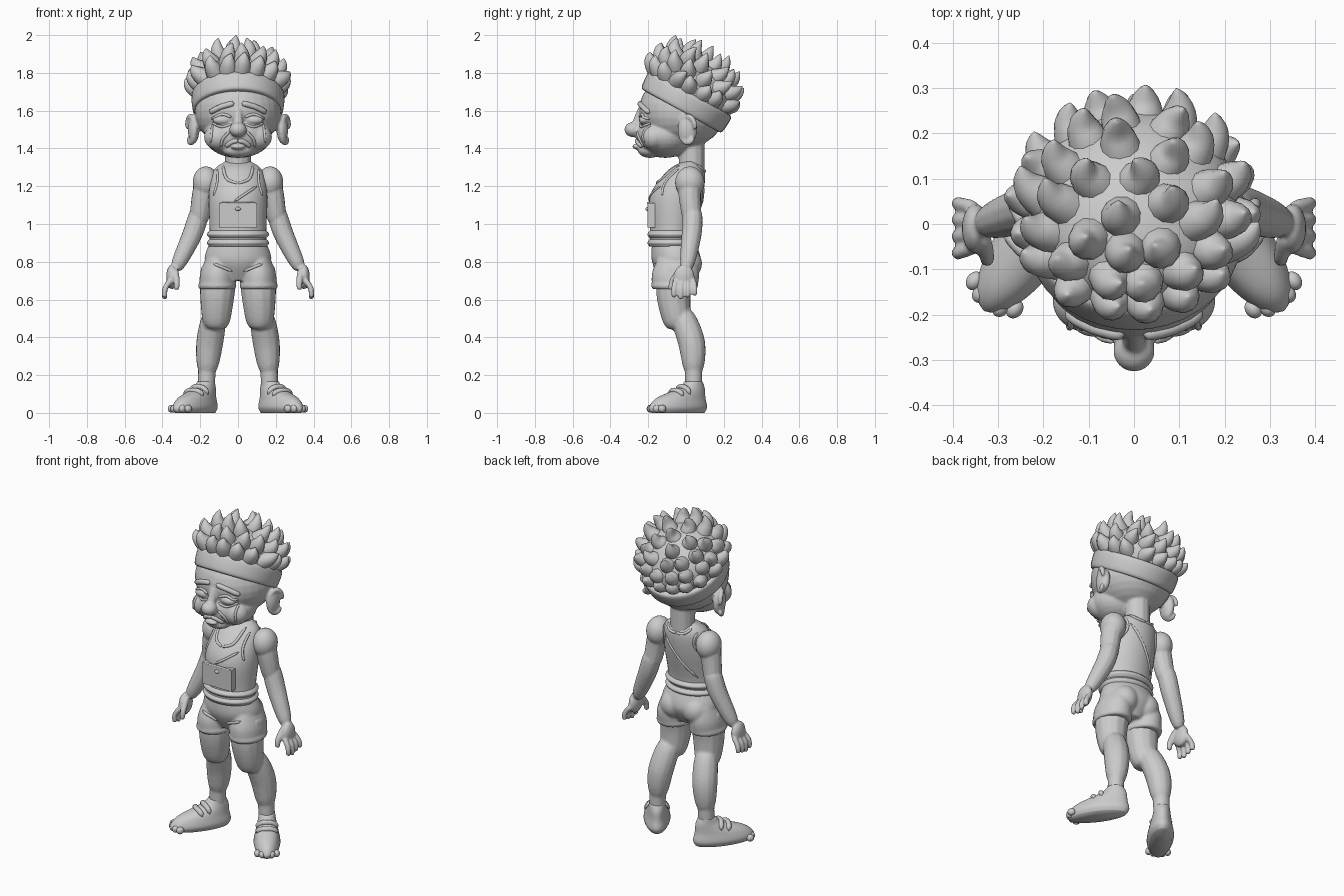
import bpy, bmesh, math, random
from mathutils import Vector, Matrix
from mathutils.bvhtree import BVHTree

random.seed(4)
default_cube = bpy.data.objects.get("Cube")
if default_cube:
    bpy.data.objects.remove(default_cube)

GREY = (.6, .6, .6, 1)
grey = bpy.data.materials.new("plain grey")
grey.use_nodes = True
grey.diffuse_color = GREY
grey.node_tree.nodes["Principled BSDF"].inputs["Base Color"].default_value = GREY


def finish(name, bm, matrix=Matrix(), mirror=False, smooth=True):
    """Turn a bmesh into a named object, optionally mirrored left to right."""
    bm.transform(matrix)
    bmesh.ops.recalc_face_normals(bm, faces=bm.faces)
    for face in bm.faces:
        face.smooth = smooth
    mesh = bpy.data.meshes.new(name)
    bm.to_mesh(mesh)
    bm.free()
    mesh.materials.append(grey)
    result = bpy.data.objects.new(name, mesh)
    bpy.context.collection.objects.link(result)
    if mirror:
        result.modifiers.new("mirror", "MIRROR")
    return result


def blend(name, pieces, voxel, mirror=True):
    """Fuse overlapping pieces into one soft skin."""
    bm = bmesh.new()
    for piece in pieces:
        bm.from_mesh(piece.data)
        bpy.data.objects.remove(piece)
    result = finish(name, bm, mirror=mirror)
    remesh = result.modifiers.new("fuse", "REMESH")
    remesh.mode = "VOXEL"
    remesh.voxel_size = voxel
    remesh.use_smooth_shade = True
    soften = result.modifiers.new("soften", "SMOOTH")
    soften.iterations = 4
    return result


def spline(points, steps):
    """Smooth curve through the points."""
    points = [Vector(point) for point in points]
    padded = [points[0], *points, points[-1]]
    curve = []
    for before, start, end, after in zip(padded, padded[1:], padded[2:], padded[3:]):
        leave, arrive = (end - before) / 2, (after - start) / 2
        for step in range(steps):
            t = step / steps
            ease = t * t * (3 - 2 * t)
            curve.append(start.lerp(end, ease) + leave * t * (1 - t) ** 2 - arrive * t * t * (1 - t))
    return curve + [points[-1]]


def skin(name, rings, **options):
    """Bridge closed rings of points and cap both ends."""
    bm = bmesh.new()
    loops = [[bm.verts.new(point) for point in ring] for ring in rings]
    for lower, upper in zip(loops, loops[1:]):
        for i in range(len(lower)):
            bm.faces.new((lower[i - 1], lower[i], upper[i], upper[i - 1]))
    bm.faces.new(loops[0])
    bm.faces.new(loops[-1])
    return finish(name, bm, **options)


def circle(sides):
    return [(math.cos(math.tau * i / sides), math.sin(math.tau * i / sides)) for i in range(sides)]


def loft(name, rows, **options):
    """Stack level ovals, each given as height, centre y, half width, half depth."""
    rings = [[(wide * c, y + deep * s, z) for c, s in circle(40)]
             for z, y, wide, deep in spline(rows, 5)]
    return skin(name, rings, **options)


def taper(start, end, bulge=0):
    """Radius rule with rounded ends and an optional muscle bulge."""
    def radius(t):
        full = start + (end - start) * t + bulge * math.sin(math.pi * t)
        return full * math.sqrt(1 - (2 * t - 1) ** 8)
    return radius


def tube(name, points, radius, steps=8, **options):
    path = spline(points, steps)
    last = len(path) - 1
    rings = []
    for i, centre in enumerate(path):
        along = path[min(i + 1, last)] - path[max(i - 1, 0)]
        across = along.cross(Vector((.3, .9, .2))).normalized()
        other = along.cross(across).normalized()
        size = max(radius(i / last), .001)
        rings.append([centre + size * (across * c + other * s) for c, s in circle(12)])
    return skin(name, rings, **options)


def ball(name, centre, size, matrix=Matrix(), **options):
    bm = bmesh.new()
    bmesh.ops.create_uvsphere(bm, u_segments=32, v_segments=16, radius=1)
    place = matrix @ Matrix.Translation(centre) @ Matrix.Diagonal((*size, 1))
    return finish(name, bm, matrix=place, **options)


FORWARD_TO_BACK, BACK_TO_FRONT, DOWN = Vector((0, 1, 0)), Vector((0, -1, 0)), Vector((0, 0, -1))


def drape(name, target, points, thickness, direction=FORWARD_TO_BACK, mirror=True):
    """Lay a cord on the target's surface."""
    tree = BVHTree.FromObject(target, bpy.context.evaluated_depsgraph_get())
    hits = [tree.ray_cast(point - direction * 2, direction)[0] for point in spline(points, 6)]
    return tube(name, [hit for hit in hits if hit], taper(thickness, thickness), steps=1, mirror=mirror)


# Head with nose, cheeks, eyelids, ears and neck
ear_rim = [(.25 + .02 * c, .01 + .04 * c, 1.5 + .07 * s) for c, s in circle(10)]
head = blend("head", [
    ball("skull", (0, -.02, 1.6), (.23, .23, .2)),
    ball("jaw", (0, -.11, 1.47), (.18, .155, .12)),
    ball("chin", (0, -.19, 1.39), (.08, .065, .04)),
    ball("cheek", (.1, -.17, 1.46), (.08, .07, .07)),
    ball("nose", (0, -.28, 1.5), (.046, .046, .04)),
    tube("nose_bridge", [(0, -.23, 1.62), (0, -.27, 1.5)], taper(.02, .03)),
    ball("lower_lip", (0, -.26, 1.41), (.04, .025, .015)),
    ball("eyelid", (.085, -.22, 1.55), (.05, .03, .025)),
    ball("ear", (.235, .01, 1.5), (.03, .05, .075)),
    tube("ear_rim", ear_rim, taper(.015, .015), steps=4),
    tube("neck", [(0, .03, 1.2), (0, .03, 1.5)], taper(.07, .07)),
], voxel=.007)

# Sad face lines
drape("mouth", head, [(0, 0, 1.44), (.03, 0, 1.435), (.065, 0, 1.41)], .013)
drape("eye_bags", head, [(.035, 0, 1.53), (.085, 0, 1.515), (.135, 0, 1.535)], .007)
drape("lid_creases", head, [(.035, 0, 1.565), (.085, 0, 1.58), (.14, 0, 1.555)], .008)
drape("brows", head, [(.02, 0, 1.64), (.09, 0, 1.62), (.15, 0, 1.59)], .015)
drape("tears", head, [(.135, 0, 1.53), (.145, 0, 1.43)], .007)
drape("cheek_folds", head, [(.045, 0, 1.49), (.08, 0, 1.45), (.09, 0, 1.41)], .008)

# Headband and spiky hair, tilted back together
TILT = Matrix.Rotation(math.radians(-29), 4, "X")
band_frame = Matrix.Translation((0, 0, 1.645)) @ TILT
hair_frame = Matrix.Translation((0, .025, 1.69)) @ TILT
loft("headband", [(-.054, 0, .22, .225), (-.04, 0, .24, .245), (.04, 0, .245, .25), (.054, 0, .22, .225)],
     matrix=band_frame)
ball("hair_cap", (0, -.01, .03), (.235, .235, .17), matrix=hair_frame)
TIERS = 4
for tier in range(TIERS + 1):
    lift = math.pi / 2 * tier / TIERS
    reach, rise = math.cos(lift), math.sin(lift)
    count = max(1, round(17 * reach ** 1.3))
    for k in range(count):
        angle = math.tau * (k + tier / 2) / count
        lean = angle + random.uniform(-.2, .2)
        grow = random.uniform(.95, 1.01)
        root = Vector((.19 * reach * math.cos(angle), .19 * reach * math.sin(angle) - .02, .015 + .14 * rise))
        tip = Vector((.28 * reach * math.cos(lean), .28 * reach * math.sin(lean) - .02, .09 + .2 * rise)) * grow
        outward = Vector((math.cos(angle), math.sin(angle), 0)) * .02
        tube("hair_spike", [root, root.lerp(tip, .5) + outward, tip],
             lambda t: .05 * math.cos(t * math.pi / 2), steps=5, matrix=hair_frame)

# Vest with rolled hem, trims and folds
vest = loft("vest", [(.88, -.07, .155, .125), (.97, -.07, .15, .12), (1.15, -.05, .155, .14),
                     (1.28, 0, .13, .1), (1.33, .02, .07, .04)])
for height in (.9, .945):
    loft("hem_roll", [(height - .02, -.07, .15, .12), (height, -.07, .165, .135), (height + .02, -.07, .15, .12)])
drape("neckline", vest, [(0, 0, 1.215), (.06, 0, 1.24), (.08, 0, 1.31)], .008)
drape("back_neckline", vest, [(0, 0, 1.28), (.05, 0, 1.285), (.08, 0, 1.31)], .008, BACK_TO_FRONT)
drape("armholes", vest, [(.11, 0, 1.29), (.11, 0, 1.22), (.13, 0, 1.15)], .007)
drape("back_armholes", vest, [(.11, 0, 1.29), (.1, 0, 1.22), (.13, 0, 1.15)], .007, BACK_TO_FRONT)
drape("front_fold", vest, [(.1, 0, 1.2), (-.02, 0, 1.12)], .007, mirror=False)
drape("back_fold", vest, [(.09, 0, 1.25), (-.1, 0, 1)], .008, BACK_TO_FRONT, mirror=False)

# Blank chest plate with a clip
plate = bmesh.new()
bmesh.ops.create_cube(plate, size=1)
plate_frame = Matrix.Translation((0, -.185, 1.047)) @ Matrix.Diagonal((.2, .04, .13, 1))
finish("chest_plate", plate, matrix=plate_frame, smooth=False)
tube("plate_edge", [(-.1, -.2, 1.11), (.1, -.2, 1.11)], taper(.006, .006))
ball("plate_clip", (0, -.205, 1.08), (.015, .01, .01))

# Shorts with flared hems
leg_hole = Matrix.Translation((.11, 0, 0))
shorts = blend("shorts", [
    loft("waist", [(.9, -.065, .15, .115), (.8, -.05, .175, .13), (.7, -.05, .08, .08)]),
    loft("shorts_leg", [(.82, -.05, .06, .1), (.74, -.055, .09, .125), (.66, -.06, .095, .12)], matrix=leg_hole),
    loft("shorts_hem", [(.69, -.06, .09, .11), (.675, -.06, .102, .125), (.655, -.06, .095, .115)], matrix=leg_hole),
    ball("buttock", (.075, 0, .79), (.08, .085, .085)),
], voxel=.008)
drape("shorts_creases", shorts, [(.03, 0, .75), (.13, 0, .79)], .008)

# Legs
blend("legs", [
    tube("thigh", [(.1, -.05, .8), (.11, -.065, .62), (.118, -.04, .44)], taper(.1, .065, .01)),
    tube("calf", [(.12, -.03, .54), (.15, .03, .37), (.165, .04, .2)], taper(.06, .045, .02)),
    tube("ankle", [(.16, .04, .35), (.17, .04, .07)], taper(.05, .045)),
    ball("knee", (.118, -.07, .49), (.045, .04, .05)),
], voxel=.009)

# Shoes turned outward, with straps and toe bumps
turn = Matrix.Translation((.17, .04, 0)) @ Matrix.Rotation(math.radians(35), 4, "Z")
shoes = loft("shoes", [(0, -.1, .06, .165), (.03, -.1, .075, .18), (.08, -.08, .065, .15),
                       (.13, -.015, .05, .08), (.165, 0, .045, .05)], matrix=turn, mirror=True)
for forward in (-.08, -.125):
    strap = [turn @ Vector((side, forward + abs(side) / 4, 0)) for side in (-.06, 0, .06)]
    drape("shoe_straps", shoes, strap, .015, DOWN)
for k in range(-2, 3):
    ball("toe_bumps", (.027 * k, .005 * k * k - .26, .022), (.018, .022, .021), matrix=turn, mirror=True)

# Arms with hands
fingers = []
for k in range(4):
    y = .036 * k - .063
    fingers.append(tube("finger", [(.35, y * .8, .71), (.385, y, .66), (.388, y, .6 + .01 * abs(k - 1))],
                        taper(.016, .014)))
blend("arms", fingers + [
    ball("shoulder", (.17, .02, 1.22), (.07, .078, .085)),
    tube("upper_arm", [(.15, .02, 1.28), (.185, .02, 1.15), (.21, .035, 1)], taper(.07, .05)),
    tube("forearm", [(.2, .035, 1.08), (.24, .03, .95), (.335, 0, .75)], taper(.05, .033, .012)),
    ball("palm", (.35, -.01, .72), (.03, .055, .065)),
    tube("thumb", [(.335, -.025, .76), (.325, -.07, .7), (.325, -.08, .65)], taper(.02, .014)),
], voxel=.006)
